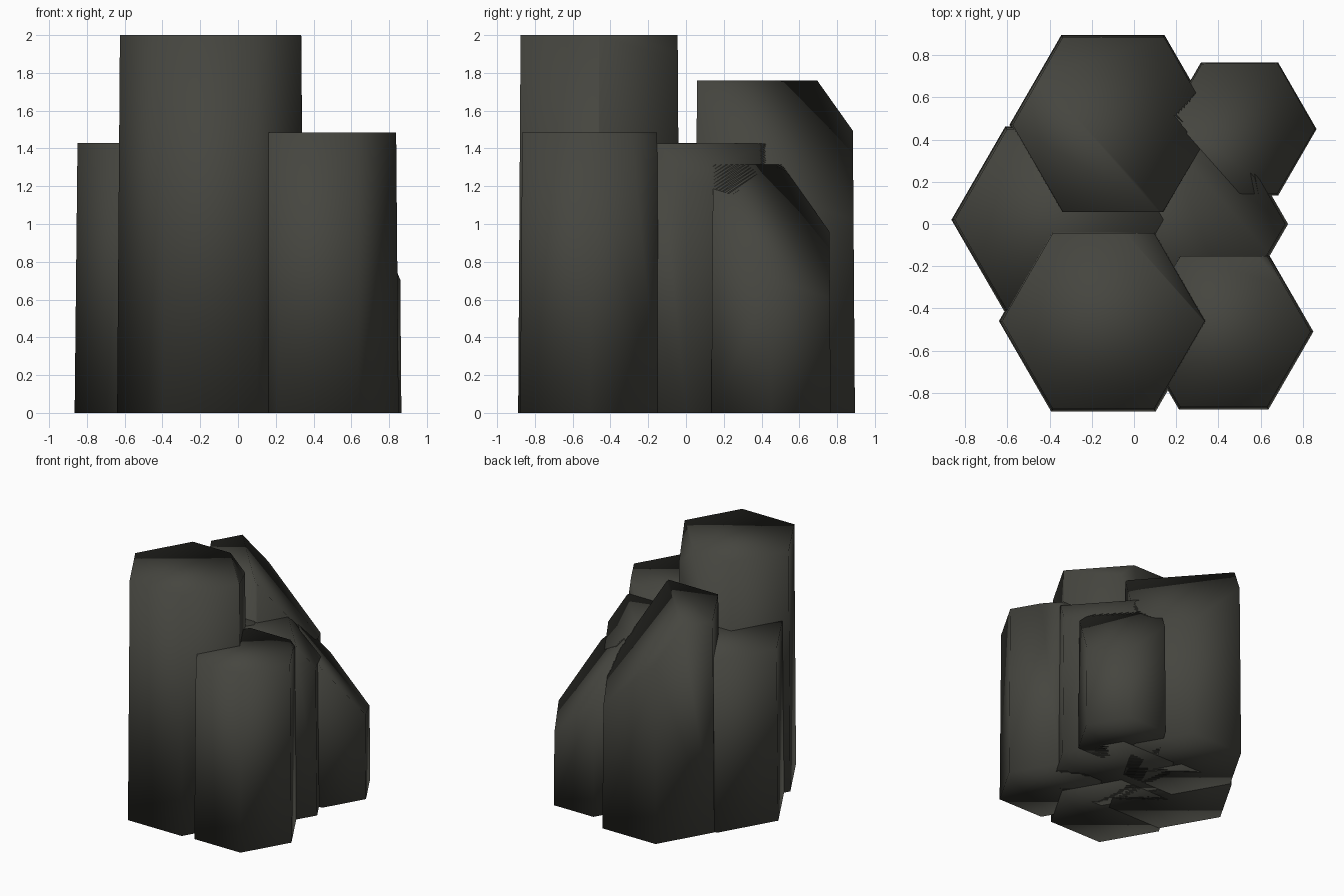
import bpy, bmesh, math
from mathutils import Vector

if "Cube" in bpy.data.objects:
    bpy.data.objects.remove(bpy.data.objects["Cube"])

stone = bpy.data.materials.new("dark basalt")
stone.diffuse_color = (0.06, 0.06, 0.05, 1)
stone.use_nodes = True
stone.node_tree.nodes["Principled BSDF"].inputs["Base Color"].default_value = stone.diffuse_color

# One sloping fracture plane runs through the whole cluster
CUT_NORMAL = Vector((0.97, 0.86, 1.0))
CUT_POINT = Vector((0, 0, 1.925))


def column(name, x, y, radius, height, taper=0.97):
    """Slightly tapered hexagonal column, chipped by the fracture plane."""
    bm = bmesh.new()
    rings = []
    for r, z in ((radius, 0), (radius * taper, height)):
        rings.append([bm.verts.new((x + r * math.cos(i * math.pi / 3),
                                    y + r * math.sin(i * math.pi / 3), z))
                      for i in range(6)])
    low, high = rings
    bm.faces.new(low[::-1])
    bm.faces.new(high)
    for i in range(6):
        j = (i + 1) % 6
        bm.faces.new((low[i], low[j], high[j], high[i]))
    # Slice off what lies above the plane and close the hole
    cut = bmesh.ops.bisect_plane(bm, geom=bm.verts[:] + bm.edges[:] + bm.faces[:],
                                 plane_co=CUT_POINT, plane_no=CUT_NORMAL,
                                 clear_outer=True)
    edges = [g for g in cut["geom_cut"] if isinstance(g, bmesh.types.BMEdge)]
    if edges:
        bmesh.ops.holes_fill(bm, edges=[e for e in bm.edges if e.is_boundary], sides=0)
    bmesh.ops.recalc_face_normals(bm, faces=bm.faces[:])
    for f in bm.faces:
        f.smooth = True
    mesh = bpy.data.meshes.new(name)
    bm.to_mesh(mesh)
    bm.free()
    mesh.materials.append(stone)
    bpy.context.collection.objects.link(bpy.data.objects.new(name, mesh))


column("front_left_column", -0.145, -0.46, 0.495, 2.0)
column("back_left_column", -0.10, 0.47, 0.49, 1.76)
column("left_column", -0.355, 0.02, 0.51, 1.43)
column("middle_right_column", 0.22, 0.0, 0.51, 1.425)
column("front_right_column", 0.425, -0.51, 0.425, 1.485)
column("back_right_column", 0.50, 0.45, 0.365, 1.315)
